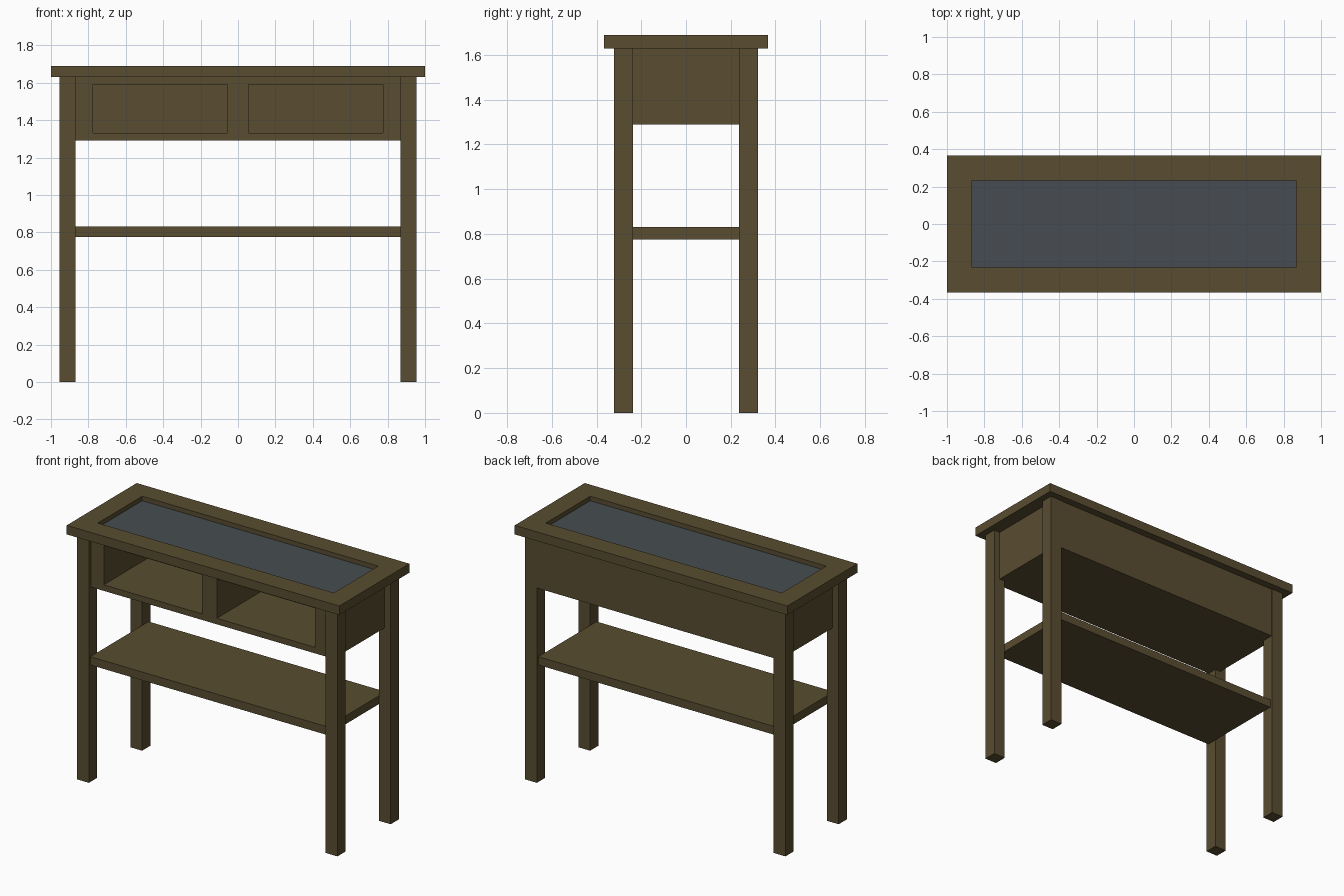
import bpy
import bmesh
from mathutils import Vector

if "Cube" in bpy.data.objects:
    bpy.data.objects.remove(bpy.data.objects["Cube"])


def make_material(name, rgb):
    mat = bpy.data.materials.new(name)
    mat.use_nodes = True
    mat.diffuse_color = (*rgb, 1)
    mat.node_tree.nodes["Principled BSDF"].inputs["Base Color"].default_value = (*rgb, 1)
    return mat


wood = make_material("dark_wood", (0.10, 0.073, 0.03))
glass = make_material("grey_glass", (0.063, 0.073, 0.083))


def box_mesh(low, high):
    low, high = Vector(low), Vector(high)
    bm = bmesh.new()
    bmesh.ops.create_cube(bm, size=1)
    bmesh.ops.scale(bm, vec=high - low, verts=bm.verts)
    bmesh.ops.translate(bm, vec=(low + high) / 2, verts=bm.verts)
    return bm


def add_object(name, bm, materials):
    bmesh.ops.recalc_face_normals(bm, faces=bm.faces)
    mesh = bpy.data.meshes.new(name)
    bm.to_mesh(mesh)
    bm.free()
    for mat in materials:
        mesh.materials.append(mat)
    obj = bpy.data.objects.new(name, mesh)
    bpy.context.scene.collection.objects.link(obj)
    return obj


def push_faces(bm, faces, offset):
    result = bmesh.ops.extrude_face_region(bm, geom=faces)
    moved = result["geom"]
    verts = [g for g in moved if isinstance(g, bmesh.types.BMVert)]
    bmesh.ops.translate(bm, vec=offset, verts=verts)
    bmesh.ops.delete(bm, geom=[f for f in faces if f.is_valid], context="FACES")
    return [g for g in moved if isinstance(g, bmesh.types.BMFace)]


# Four square legs
for x, side in ((-0.912, "right"), (0.912, "left")):
    for y, end in ((-0.279, "front"), (0.279, "back")):
        bm = box_mesh((x - 0.043, y - 0.043, 0), (x + 0.043, y + 0.043, 1.63))
        add_object(f"{end}_{side}_leg", bm, [wood])

# Lower shelf
add_object("lower_shelf", box_mesh((-0.87, -0.305, 0.775), (0.87, 0.305, 0.83)), [wood])

# Cabinet with two open compartments pushed in from the front
bm = box_mesh((-0.91, -0.30, 1.29), (0.91, 0.318, 1.63))
cuts = [((x, 0, 0), (1, 0, 0)) for x in (-0.775, -0.055, 0.055, 0.775)]
cuts += [((0, 0, z), (0, 0, 1)) for z in (1.33, 1.59)]
for point, normal in cuts:
    bmesh.ops.bisect_plane(bm, geom=bm.verts[:] + bm.edges[:] + bm.faces[:],
                           plane_co=point, plane_no=normal)
bm.normal_update()
openings = []
for face in bm.faces:
    c = face.calc_center_median()
    if face.normal.y < -0.9 and 0.055 < abs(c.x) < 0.775 and 1.33 < c.z < 1.59:
        openings.append(face)
push_faces(bm, openings, (0, 0.58, 0))
bmesh.ops.recalc_face_normals(bm, faces=bm.faces)
bmesh.ops.dissolve_limit(bm, angle_limit=0.01, verts=bm.verts, edges=bm.edges)
add_object("cabinet", bm, [wood])

# Table top with a sunken glass panel
bm = box_mesh((-1, -0.367, 1.63), (1, 0.367, 1.69))
bm.normal_update()
upper = max(bm.faces, key=lambda f: f.calc_center_median().z)
bmesh.ops.inset_region(bm, faces=[upper], thickness=0.19)
for face in push_faces(bm, [upper], (0, 0, -0.03)):
    face.material_index = 1
add_object("table_top", bm, [wood, glass])
